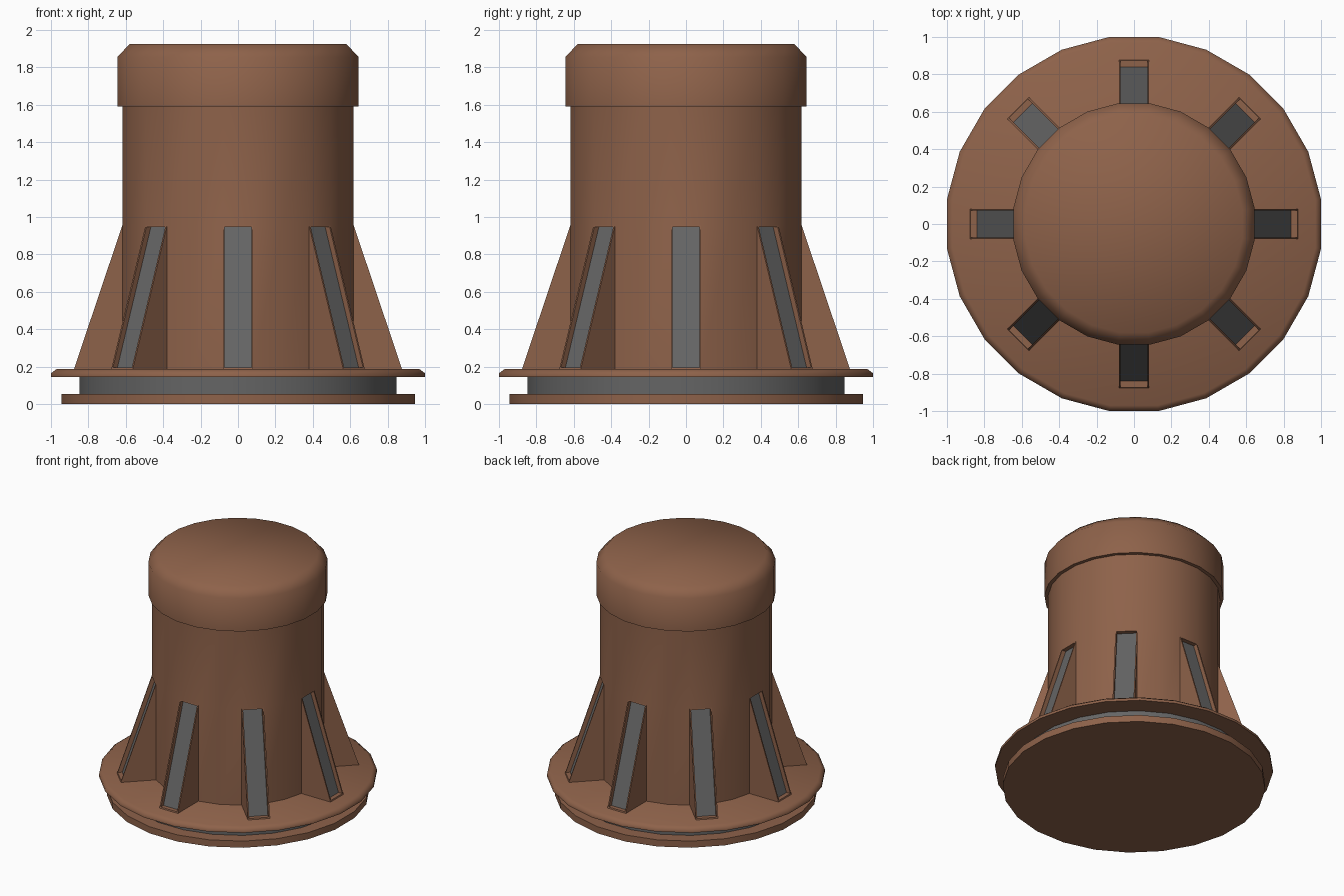
import bpy, bmesh, math
from mathutils import Vector

if "Cube" in bpy.data.objects:
    bpy.data.objects.remove(bpy.data.objects["Cube"])

SIDES = 24
STEP = 2 * math.pi / SIDES


def material(name, rgb):
    m = bpy.data.materials.new(name)
    m.diffuse_color = (*rgb, 1)
    m.use_nodes = True
    m.node_tree.nodes["Principled BSDF"].inputs["Base Color"].default_value = m.diffuse_color
    return m


BROWN = material("rust brown", (0.27, 0.122, 0.068))
GREY = material("dark grey", (0.13, 0.13, 0.13))


def corner(i, flat_radius, z):
    # flat_radius is measured to the middle of a side; sides face the axes
    a, r = (i + 0.5) * STEP, flat_radius / math.cos(STEP / 2)
    return Vector((r * math.cos(a), r * math.sin(a), z))


def finish(bm, name, mats, angle):
    bmesh.ops.recalc_face_normals(bm, faces=bm.faces)
    mesh = bpy.data.meshes.new(name)
    bm.to_mesh(mesh)
    bm.free()
    for m in mats:
        mesh.materials.append(m)
    ob = bpy.data.objects.new(name, mesh)
    bpy.context.collection.objects.link(ob)
    bpy.ops.object.select_all(action='DESELECT')
    ob.select_set(True)
    bpy.context.view_layer.objects.active = ob
    bpy.ops.object.shade_smooth_by_angle(angle=math.radians(angle))


def turned(name, profile, mat, angle=55):
    bm = bmesh.new()
    rings = [[bm.verts.new(corner(i, r, z)) for i in range(SIDES)] for r, z in profile]
    for a, b in zip(rings, rings[1:]):
        for i in range(SIDES):
            j = (i + 1) % SIDES
            bm.faces.new((a[i], a[j], b[j], b[i]))
    bm.faces.new(rings[0])
    bm.faces.new(rings[-1])
    finish(bm, name, [mat], angle)


# Base plates, grey gap ring and top cap
turned("bottom_plate", [(0.945, 0), (0.945, 0.053)], BROWN)
turned("gap_ring", [(0.848, 0.053), (0.848, 0.145)], GREY)
turned("flange", [(1.0, 0.145), (1.0, 0.165), (0.97, 0.187)], BROWN)
turned("cap", [(0.645, 1.59), (0.645, 1.855), (0.58, 1.925)], BROWN)

# Body: every third side flares out at the bottom into a fin
R, FOOT, Z0, Z1, Z2 = 0.618, 0.877, 0.187, 0.957, 1.59
bm = bmesh.new()
low, mid, top = [[bm.verts.new(corner(i, R, z)) for i in range(SIDES)] for z in (Z0, Z1, Z2)]
slopes = []
for i in range(SIDES):
    j = (i + 1) % SIDES
    bm.faces.new((mid[i], mid[j], top[j], top[i]))
    if j % 3:
        bm.faces.new((low[i], low[j], mid[j], mid[i]))
        continue
    a = j * STEP
    out = Vector((math.cos(a), math.sin(a), 0)) * (FOOT - R)
    p, q = bm.verts.new(low[i].co + out), bm.verts.new(low[j].co + out)
    bm.faces.new((low[i], p, mid[i]))
    bm.faces.new((q, low[j], mid[j]))
    slopes.append((bm.faces.new((p, q, mid[j], mid[i])), out.normalized()))
bm.normal_update()

# Recessed grey panel in each fin
for face, out in slopes:
    bmesh.ops.inset_individual(bm, faces=[face], thickness=0.014)
    panel = bmesh.ops.extrude_discrete_faces(bm, faces=[face])["faces"][0]
    bmesh.ops.translate(bm, verts=panel.verts, vec=out * -0.034)
    panel.material_index = 1
finish(bm, "body_with_fins", [BROWN, GREY], 30)
